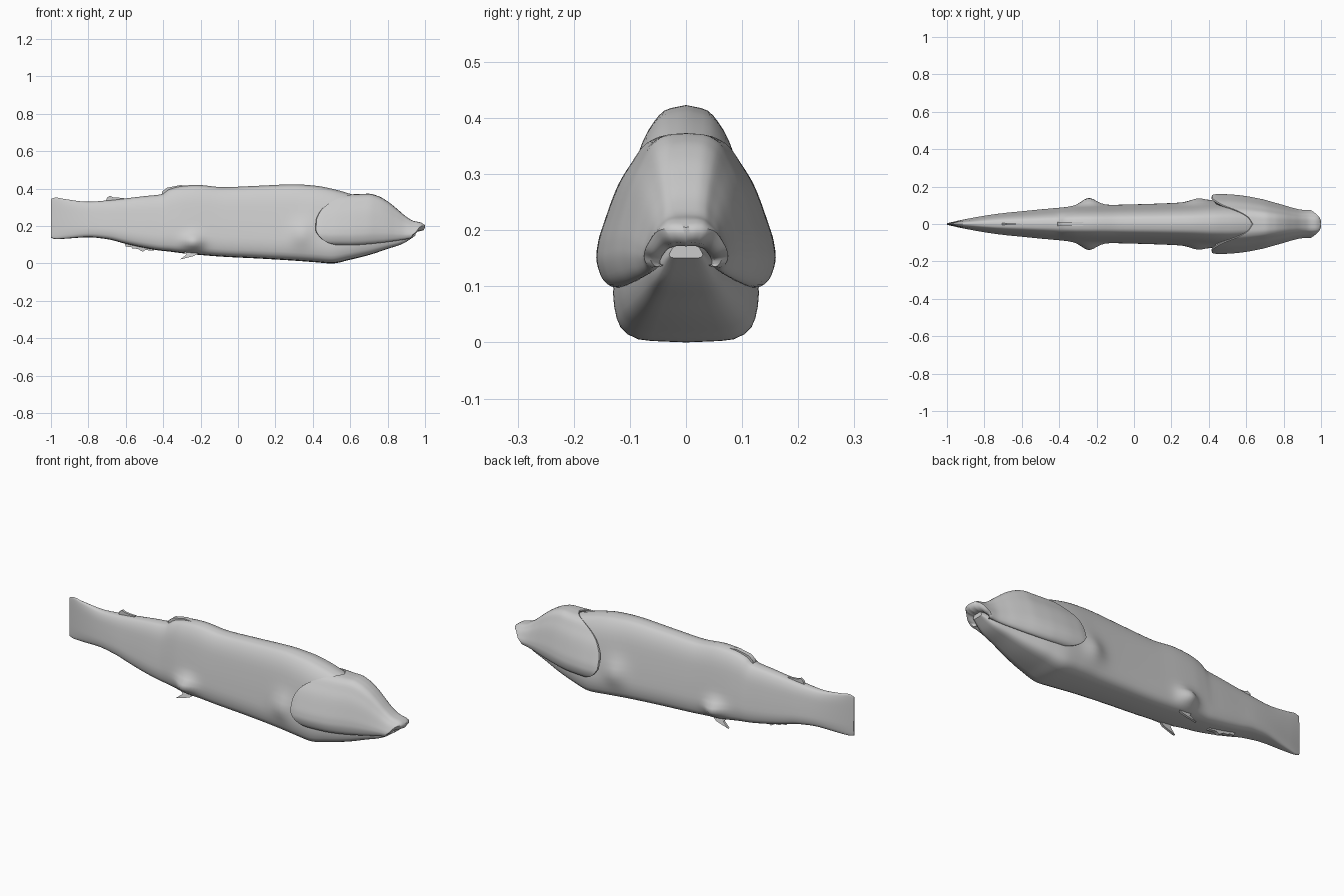
import bpy, bmesh, math

if "Cube" in bpy.data.objects:
    bpy.data.objects.remove(bpy.data.objects["Cube"])

def curve(pts):
    """Smooth interpolator through (x, a, b, ...) rows."""
    def slope(i, k):
        if i == 0 or i == len(pts) - 1:
            return 0 if len(pts) < 2 else ((pts[1][k]-pts[0][k])/(pts[1][0]-pts[0][0]) if i == 0
                    else (pts[-1][k]-pts[-2][k])/(pts[-1][0]-pts[-2][0]))
        d0 = (pts[i][k]-pts[i-1][k])/(pts[i][0]-pts[i-1][0])
        d1 = (pts[i+1][k]-pts[i][k])/(pts[i+1][0]-pts[i][0])
        return 0 if d0*d1 <= 0 else 2*d0*d1/(d0+d1)
    def f(x):
        x = min(max(x, pts[0][0]), pts[-1][0])
        i = 0
        while i < len(pts)-2 and x > pts[i+1][0]:
            i += 1
        h = pts[i+1][0]-pts[i][0]
        t = (x-pts[i][0])/h
        return [(2*t**3-3*t*t+1)*pts[i][k] + (t**3-2*t*t+t)*h*slope(i, k)
                + (3*t*t-2*t**3)*pts[i+1][k] + (t**3-t*t)*h*slope(i+1, k)
                for k in range(1, len(pts[0]))]
    return f

def grid(name, rows, closed=False, caps=False):
    bm = bmesh.new()
    vs = [[bm.verts.new(p) for p in r] for r in rows]
    n = len(vs[0])
    for a, b in zip(vs, vs[1:]):
        for j in range(n if closed else n-1):
            k = (j+1) % n
            bm.faces.new((a[j], a[k], b[k], b[j]))
    if caps:
        bm.faces.new(vs[0])
        bm.faces.new(vs[-1])
    bmesh.ops.recalc_face_normals(bm, faces=bm.faces[:])
    me = bpy.data.meshes.new(name)
    bm.to_mesh(me)
    bm.free()
    ob = bpy.data.objects.new(name, me)
    bpy.context.collection.objects.link(ob)
    bpy.ops.object.select_all(action='DESELECT')
    bpy.context.view_layer.objects.active = ob
    ob.select_set(True)
    bpy.ops.object.shade_smooth_by_angle(angle=math.radians(50))
    return ob

def section(pts):
    return curve([(i/(len(pts)-1), *p) for i, p in enumerate(pts)])

# Body: x, bottom, top, half width
body = curve([(-1, .138, .345, .004), (-.975, .13, .353, .010), (-.93, .132, .345, .020),
              (-.8, .14, .33, .044), (-.7, .13, .337, .058), (-.6, .105, .348, .068),
              (-.5, .083, .36, .078), (-.41, .068, .37, .086), (-.37, .064, .397, .09),
              (-.3, .055, .415, .097), (-.22, .047, .42, .10), (-.08, .036, .408, .103),
              (.1, .027, .415, .108), (.3, .015, .423, .117), (.42, .006, .415, .127),
              (.5, .0, .40, .13), (.6, .02, .372, .119), (.7, .045, .335, .098),
              (.8, .078, .285, .074), (.88, .105, .225, .055), (.95, .15, .178, .03)])
ring = section([(0, 1), (.3, .98), (.5, .92), (.68, .8), (.82, .6), (.93, .4),
                (1, .22), (.92, .08), (.6, .01), (0, 0)])
rows = []
for i in range(131):
    x = -1 + 1.95*i/130
    b, t, w = body(x)
    half = []
    for j in range(25):
        py, pz = ring(j/24)
        y, z = w*py, b+(t-b)*pz
        # swellings at the paired fin roots
        if 0 < j < 24:
            y += .042*math.exp(-((x+.24)/.055)**2-((z-.115)/.04)**2)
            y += .022*math.exp(-((x-.34)/.06)**2-((z-.16)/.06)**2)
        half.append((x, y, z))
    rows.append(half + [(p[0], -p[1], p[2]) for p in half[-2:0:-1]])
grid("body", rows, True, True)

# Head shell with gill covers: x, bottom, top, half width
head = curve([(.40, .10, .372, .154), (.45, .10, .372, .16), (.5, .098, .372, .159),
              (.6, .098, .372, .149), (.65, .10, .372, .14), (.7, .104, .373, .129),
              (.75, .109, .36, .115), (.8, .115, .332, .101), (.85, .122, .292, .086),
              (.9, .13, .25, .076), (.94, .138, .227, .075), (.975, .15, .22, .070),
              (1, .165, .205, .058)])
shell = section([(0, 1), (.25, .99), (.45, .94), (.62, .80), (.76, .66), (.89, .46),
                 (.98, .29), (1, .19), (.94, .06), (.8, 0), (.6, .06)])
rear = curve([(0, .63), (.1, .605), (.2, .55), (.3, .475), (.4, .435), (.5, .413),
              (.6, .412), (.7, .425), (.8, .465), (.9, .53), (1, .56)])
front = curve([(0, 1.0), (.25, .992), (.5, .96), (.75, .93), (1, .915)])

def head_point(x, v):
    b, t, w = head(x)
    py, pz = shell(v)
    return x, w*py, b+(t-b)*pz

rows = []
for j in range(41):
    v = j/40
    xr, xf = rear(v)[0], front(v)[0]
    x, y, z = head_point(xr, v)
    col = [(x+.05, y*.6, .15+(z-.15)*.85), (x+.015, y*.86, .19+(z-.19)*.94),
           (x+.003, y*.95, .19+(z-.19)*.98)]
    for i in range(41):
        u = i/40
        x, y, z = head_point(xr+.006+(xf-xr-.006)*u, v)
        col.append((x, y, z))
    # rolled lip and mouth roof
    for dx, sy, sz in ((.003, .85, .82), (-.008, .68, .58), (-.035, .6, .48), (-.12, .55, .5)):
        col.append((min(x+dx, 1.0), y*sy, .14+(z-.14)*sz))
    rows.append(col)
rows = [[(p[0], -p[1], p[2]) for p in r] for r in rows[:0:-1]] + rows
grid("head_and_gill_covers", rows)

# Thin fin remnants: outline in x,z pinched to an edge at the outline
def fin(name, outline, y=0, thick=.008, lean=0):
    zs = [p[1] for p in outline]
    mid = max(zs) if lean else sum(zs)/len(zs)
    inner = lambda s: [(x, y+s*thick+lean*(mid-z), z) for x, z in outline]
    return grid(name, [inner(-1), inner(1)], True, True)

fin("dorsal_fin", [(-.41, .36), (-.405, .385), (-.38, .405), (-.31, .419), (-.26, .415),
                   (-.26, .39)], thick=.012)
fin("adipose_fin", [(-.71, .325), (-.70, .352), (-.685, .362), (-.665, .353), (-.61, .35),
                    (-.61, .33)], thick=.006)
fin("anal_fin", [(-.61, .125), (-.60, .09), (-.57, .088), (-.565, .08), (-.535, .078),
                 (-.51, .063), (-.495, .072), (-.45, .068), (-.45, .1)], thick=.009)

# Pelvic fin spikes on both sides
for s, side in ((1, "left"), (-1, "right")):
    fin("pelvic_fin_" + side, [(-.20, .065), (-.29, .062), (-.275, .048), (-.31, .021),
                               (-.235, .04)], y=s*.065, thick=.006, lean=s*.3)
